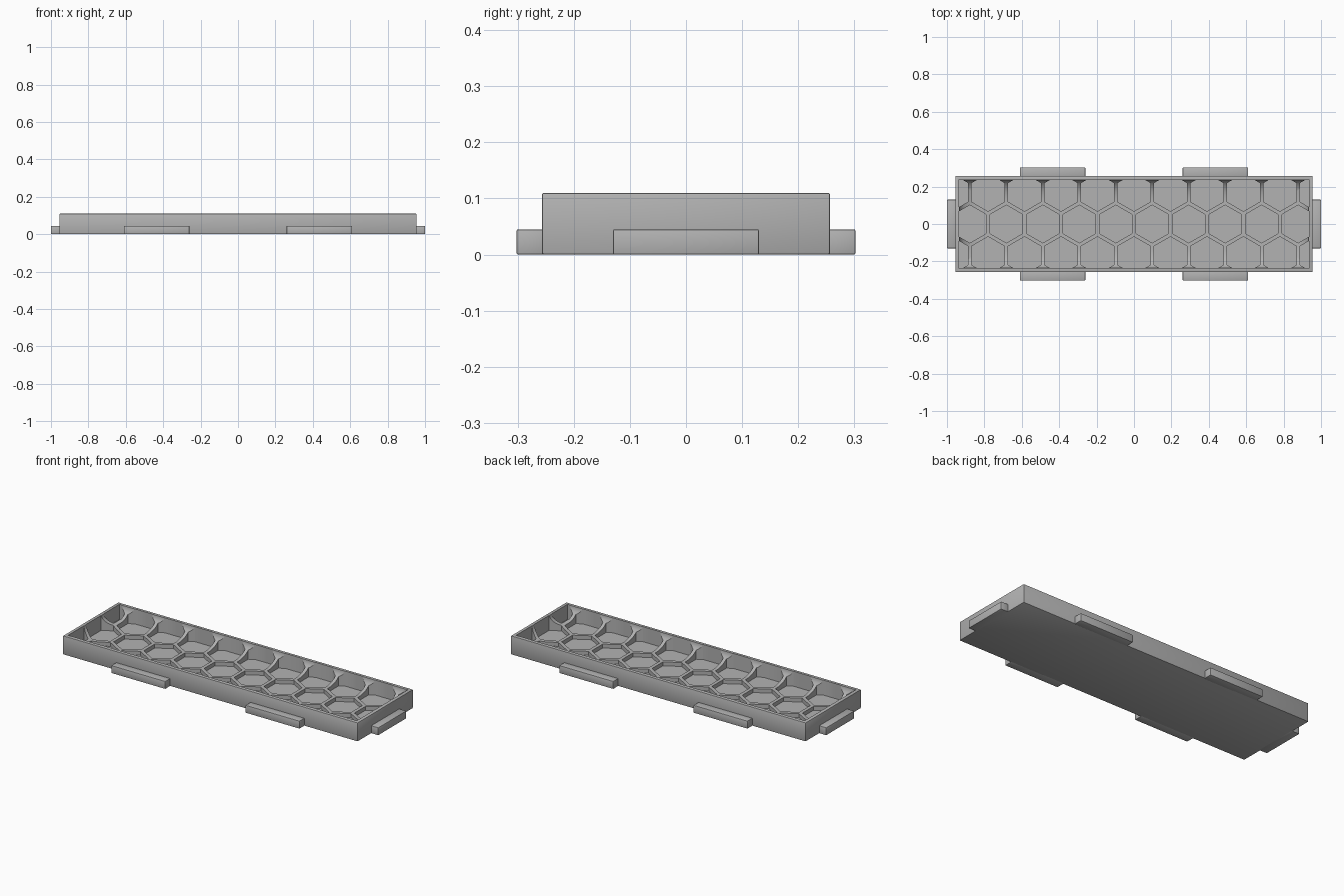
import bpy, bmesh, math
from mathutils import Vector

if "Cube" in bpy.data.objects:
    bpy.data.objects.remove(bpy.data.objects["Cube"])

HX, HY, H = 0.955, 0.257, 0.11      # tray half sizes and height
IX, IY = 0.935, 0.238               # inside of the rim
FLOOR, RIB = 0.022, 0.045           # floor level, rib height in the middle
PITCH, WALL = 0.195, 0.02           # honeycomb spacing and rib thickness

grey = bpy.data.materials.new("grey")
grey.diffuse_color = (0.45, 0.45, 0.45, 1)
grey.use_nodes = True
grey.node_tree.nodes["Principled BSDF"].inputs["Base Color"].default_value = grey.diffuse_color


def make_object(name, bm):
    bmesh.ops.recalc_face_normals(bm, faces=bm.faces)
    mesh = bpy.data.meshes.new(name)
    bm.to_mesh(mesh)
    bm.free()
    mesh.materials.append(grey)
    ob = bpy.data.objects.new(name, mesh)
    bpy.context.collection.objects.link(ob)
    return ob


def loft(bm, rings):
    """Closed solid through a stack of rings with equal point counts."""
    loops = [[bm.verts.new(p) for p in ring] for ring in rings]
    for a, b in zip(loops, loops[1:]):
        for i in range(len(a)):
            j = (i + 1) % len(a)
            bm.faces.new((a[i], a[j], b[j], b[i]))
    bm.faces.new(loops[0][::-1])
    bm.faces.new(loops[-1])


def rect(x, y, z):
    return [(-x, -y, z), (x, -y, z), (x, y, z), (-x, y, z)]


def box(name, x0, x1, y0, y1, z0, z1, bevel):
    bm = bmesh.new()
    loft(bm, [[(x0, y0, z), (x1, y0, z), (x1, y1, z), (x0, y1, z)] for z in (z0, z1)])
    bmesh.ops.bevel(bm, geom=bm.edges[:], offset=bevel, segments=2,
                    profile=0.5, affect='EDGES')
    return make_object(name, bm)


def clip(poly, axis, sign, limit):
    """Keep the part of a polygon where sign * coordinate <= limit."""
    out = []
    for p, q in zip(poly, poly[1:] + poly[:1]):
        dp, dq = sign * p[axis] - limit, sign * q[axis] - limit
        if dp <= 0:
            out.append(p)
        if dp * dq < 0:
            out.append(p.lerp(q, dp / (dp - dq)))
    return out


def subtract(ob, cutter):
    mod = ob.modifiers.new("cut", 'BOOLEAN')
    mod.operation, mod.solver, mod.object = 'DIFFERENCE', 'EXACT', cutter
    deps = bpy.context.evaluated_depsgraph_get()
    mesh = bpy.data.meshes.new_from_object(ob.evaluated_get(deps))
    ob.modifiers.clear()
    ob.data = mesh
    bpy.data.objects.remove(cutter)


# Tray block
tray = box("honeycomb_tray", -HX, HX, -HY, HY, 0, H, 0.004)

# Hollow with sides that curve down to the ribs
bm = bmesh.new()
rings = [rect(IX - 0.002, IY - 0.002, H + 0.05)]
for i in range(13):
    t = math.pi / 2 * i / 12
    inset = 0.002 + 0.11 * (1 - math.cos(t))
    rings.append(rect(IX - inset, IY - inset, H - (H - RIB) * math.sin(t)))
loft(bm, rings)
subtract(tray, make_object("hollow_cutter", bm))

# Hexagonal pockets, trimmed at the rim
bm = bmesh.new()
radius = (PITCH - WALL) / 2 / math.cos(math.pi / 6)
for row in (-1, 0, 1):
    for k in range(-5, 6):
        cx = PITCH * (k + (0 if row else 0.5))
        cy = row * PITCH * math.sqrt(3) / 2
        poly = [Vector((cx + radius * math.sin(a), cy + radius * math.cos(a)))
                for a in (math.pi / 3 * i for i in range(6))]
        for axis, limit in ((0, IX), (1, IY)):
            for sign in (-1, 1):
                poly = clip(poly, axis, sign, limit)
        if len(poly) > 2:
            loft(bm, [[(p.x, p.y, z) for p in poly] for z in (FLOOR, H + 0.05)])
subtract(tray, make_object("pocket_cutter", bm))

# Tabs along the long sides and at the ends
TAB = 0.045
for s, side in ((-1, "front"), (1, "back")):
    y0, y1 = sorted((s * (HY - 0.01), s * 0.302))
    for t, hand in ((-1, "left"), (1, "right")):
        x0, x1 = sorted((t * 0.26, t * 0.61))
        box(f"{side}_{hand}_tab", x0, x1, y0, y1, 0, TAB, 0.003)
for s, side in ((-1, "left"), (1, "right")):
    x0, x1 = sorted((s * (HX - 0.01), s * 1.0))
    box(f"{side}_end_tab", x0, x1, -0.13, 0.13, 0, TAB, 0.003)

# Smooth the curved hollow and rounded edges
for ob in bpy.context.collection.objects:
    ob.select_set(True)
    bpy.context.view_layer.objects.active = ob
bpy.ops.object.shade_smooth_by_angle(angle=math.radians(30))
